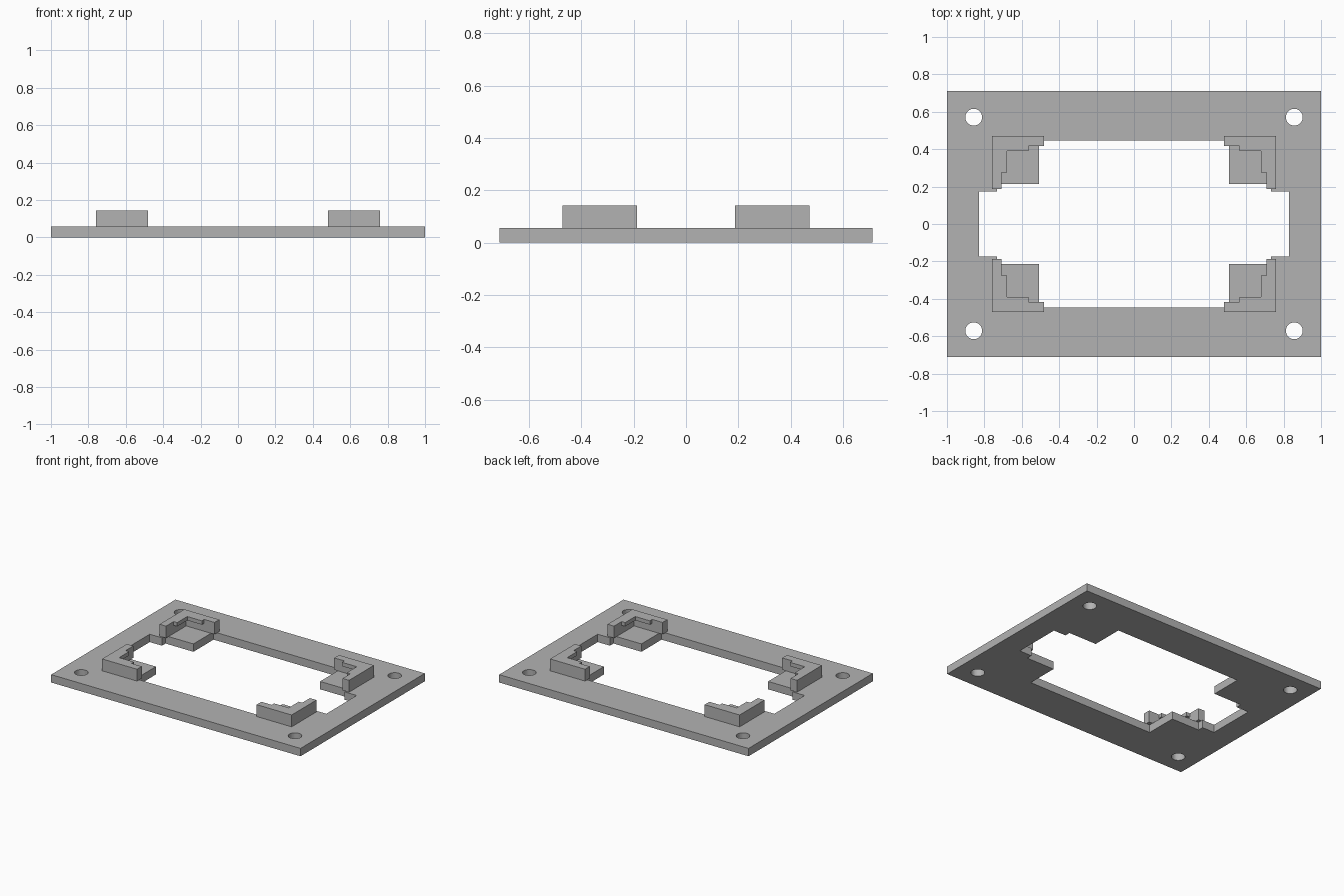
import bpy
import bmesh
from math import cos, sin, tau

if "Cube" in bpy.data.objects:
    bpy.data.objects.remove(bpy.data.objects["Cube"], do_unlink=True)

grey = bpy.data.materials.new("light grey")
grey.use_nodes = True
colour = (0.45, 0.45, 0.45, 1)
grey.diffuse_color = colour
grey.node_tree.nodes["Principled BSDF"].inputs["Base Color"].default_value = colour

PLATE_TOP, BRACKET_TOP = 0.057, 0.143
CORNERS = {"back_left": (1, 1), "back_right": (-1, 1),
           "front_right": (-1, -1), "front_left": (1, -1)}


def slab(name, loops, z0, z1):
    """Extrude a flat outline, with any further loops as holes, from z0 to z1."""
    bm = bmesh.new()
    edges = []
    for loop in loops:
        verts = [bm.verts.new((x, y, z0)) for x, y in loop]
        for a, b in zip(verts, verts[1:] + verts[:1]):
            edges.append(bm.edges.new((a, b)))
    bmesh.ops.triangle_fill(bm, edges=edges, use_beauty=True, normal=(0, 0, 1))
    top = bmesh.ops.extrude_face_region(bm, geom=bm.faces[:], use_keep_orig=True)
    moved = [v for v in top["geom"] if isinstance(v, bmesh.types.BMVert)]
    bmesh.ops.translate(bm, verts=moved, vec=(0, 0, z1 - z0))
    bmesh.ops.recalc_face_normals(bm, faces=bm.faces[:])
    mesh = bpy.data.meshes.new(name)
    bm.to_mesh(mesh)
    bm.free()
    mesh.materials.append(grey)
    obj = bpy.data.objects.new(name, mesh)
    bpy.context.collection.objects.link(obj)
    return obj


def flip(points, sx, sy):
    return [(x * sx, y * sy) for x, y in points]


def angle_profile(x_end, x_in, x_out, y_end, y_in, y_out):
    """L-shaped outline wrapping one corner."""
    return [(x_end, y_out), (x_out, y_out), (x_out, y_end),
            (x_in, y_end), (x_in, y_in), (x_end, y_in)]


# Base plate: stepped opening that leaves a shelf in each corner, and screw holes
quarter = [(0.83, 0.174), (0.732, 0.174), (0.732, 0.215), (0.508, 0.215), (0.508, 0.446)]
opening, holes = [], []
for sx, sy in CORNERS.values():
    pts = flip(quarter, sx, sy)
    opening += pts if sx * sy > 0 else pts[::-1]
    holes.append([(sx * 0.857 + 0.045 * cos(tau * i / 32),
                   sy * 0.571 + 0.045 * sin(tau * i / 32)) for i in range(32)])
outline = [(1, 0.712), (-1, 0.712), (-1, -0.712), (1, -0.712)]
slab("base_plate", [outline, opening] + holes, 0, PLATE_TOP)

# Corner brackets with a thin retaining lip along the inner top edge
wall = angle_profile(0.48, 0.708, 0.76, 0.187, 0.417, 0.471)
lip = angle_profile(0.563, 0.68, 0.708, 0.275, 0.39, 0.417)
for corner, (sx, sy) in CORNERS.items():
    slab(corner + "_bracket", [flip(wall, sx, sy)], PLATE_TOP, BRACKET_TOP)
    slab(corner + "_lip", [flip(lip, sx, sy)], 0.115, BRACKET_TOP)
